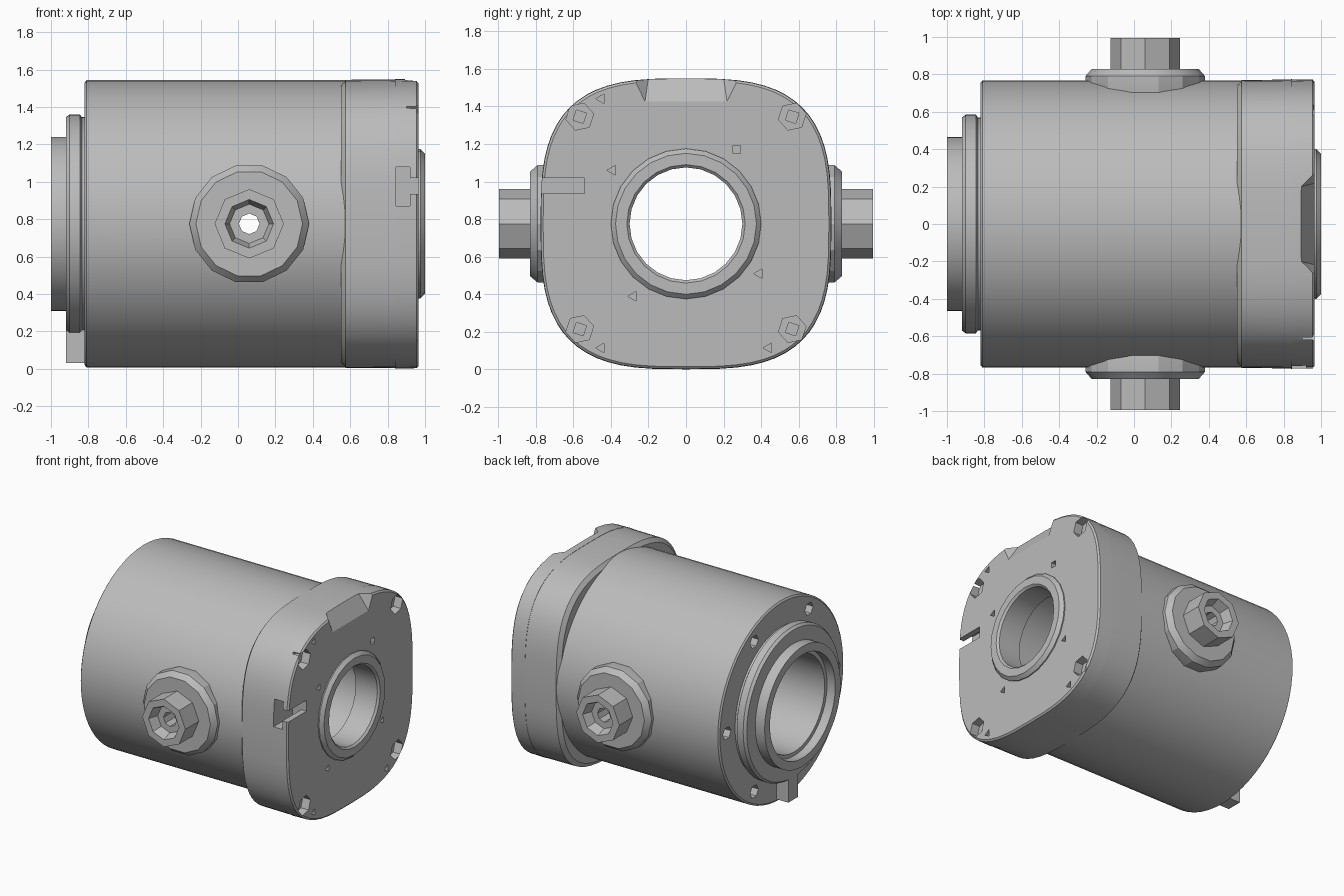
import bpy, bmesh
from math import cos, sin, tau, radians
from mathutils import Matrix, Vector

CZ = 0.775  # height of the main axis
if "Cube" in bpy.data.objects:
    bpy.data.objects.remove(bpy.data.objects["Cube"])

steel = bpy.data.materials.new("grey_steel")
steel.use_nodes = True
COLOR = (0.5, 0.5, 0.5, 1)
steel.diffuse_color = COLOR
steel.node_tree.nodes["Principled BSDF"].inputs["Base Color"].default_value = COLOR


def finish(name, bm):
    bmesh.ops.recalc_face_normals(bm, faces=bm.faces)
    mesh = bpy.data.meshes.new(name)
    bm.to_mesh(mesh)
    bm.free()
    mesh.materials.append(steel)
    ob = bpy.data.objects.new(name, mesh)
    bpy.context.collection.objects.link(ob)
    return ob


def loft(name, rings, hollow=False):
    """Join rings of points; close the profile on itself or cap both ends."""
    bm = bmesh.new()
    rows = [[bm.verts.new(p) for p in ring] for ring in rings]
    n = len(rows[0])
    pairs = list(zip(rows, rows[1:]))
    if hollow:
        pairs.append((rows[-1], rows[0]))
    else:
        bm.faces.new(rows[0])
        bm.faces.new(rows[-1])
    for a, b in pairs:
        for i in range(n):
            j = (i + 1) % n
            bm.faces.new((a[i], a[j], b[j], b[i]))
    return finish(name, bm)


def circle(x, r, n, y=0, z=CZ, turn=0.0):
    return [(x, y + r * cos(tau * (i + turn) / n), z + r * sin(tau * (i + turn) / n))
            for i in range(n)]


def lathe(name, profile, n, hollow=True):
    return loft(name, [circle(x, r, n) for x, r in profile], hollow)


def rod(x0, x1, r, n, y=0, z=CZ, turn=0.0):
    return loft("cutter", [circle(x, r, n, y, z, turn) for x in (x0, x1)])


def box(name, lo, hi):
    bm = bmesh.new()
    bmesh.ops.create_cube(bm, size=1)
    lo, hi = Vector(lo), Vector(hi)
    for v in bm.verts:
        v.co = [(a + b) / 2 + c * (b - a) for a, b, c in zip(lo, hi, v.co)]
    return finish(name, bm)


def squircle(x, s, n=64):
    def power(c):
        return (1 if c > 0 else -1) * abs(c) ** (2 / 3.1)
    return [(x, s * power(cos(tau * i / n)), CZ + s * power(sin(tau * i / n)))
            for i in range(n)]


def cut(ob, cutters):
    for c in cutters:
        c.hide_render = True
        mod = ob.modifiers.new("cut", "BOOLEAN")
        mod.operation = "DIFFERENCE"
        mod.solver = "EXACT"
        mod.object = c
    dg = bpy.context.evaluated_depsgraph_get()
    mesh = bpy.data.meshes.new_from_object(ob.evaluated_get(dg))
    ob.modifiers.clear()
    ob.data = mesh
    for c in cutters:
        bpy.data.objects.remove(c)


# Hollow round body with the stepped spigot at its -x end
body = lathe("body_cylinder", [
    (-1.0, 0.4), (-1.0, 0.465), (-0.92, 0.465), (-0.92, 0.57), (-0.9, 0.585),
    (-0.845, 0.585), (-0.835, 0.57), (-0.82, 0.57), (-0.82, 0.755), (-0.81, 0.768),
    (0.62, 0.768), (0.62, 0.37), (-0.93, 0.37), (-0.93, 0.4)], 64)
cross_hole = rod(-1.2, 1.2, 0.075, 12, z=0)
cross_hole.data.transform(Matrix.Translation((0.06, 0, CZ)) @ Matrix.Rotation(radians(90), 4, "Z"))
end_holes = [rod(-0.9, -0.7, 0.05, 6, 0.67 * cos(a), CZ + 0.67 * sin(a))
             for a in (tau * i / 6 for i in range(6))]
cut(body, [cross_hole] + end_holes)

# Locating tab under the spigot
box("locating_tab", (-0.92, -0.06, 0.03), (-0.815, 0.06, 0.22))

# Rounded square flange and cover plate
flange = loft("flange", [squircle(x, s) for x, s in ((0.55, 0.74), (0.575, 0.77), (0.84, 0.772))])
cut(flange, [rod(0.4, 1.2, 0.37, 32)])

cover = loft("cover_plate", [squircle(x, s) for x, s in
                             ((0.84, 0.774), (0.955, 0.772), (0.966, 0.76))])
cutters = [rod(0.7, 1.2, 0.37, 32)]
# Bolt sockets in the corners
for y in (-0.565, 0.565):
    for z in (0.215, 1.345):
        cutters += [rod(0.9, 1.1, 0.075, 6, y, z, 0.2), rod(0.86, 1.1, 0.04, 4, y, z, 0.3)]
# Small pin holes
for y, z, n in ((-0.39, 1.06, 3), (0.27, 1.17, 4), (0.39, 0.51, 3), (-0.28, 0.39, 3),
                (-0.45, 1.44, 3), (-0.45, 0.115, 3), (0.44, 0.115, 3)):
    cutters.append(rod(0.92, 1.1, 0.03, n, y, z, 0.5))
# T-shaped side slot
cutters += [box("cutter", (0.845, -0.9, 0.87), (0.92, -0.54, 1.08)),
            box("cutter", (0.9, -0.9, 0.935), (1.1, -0.54, 1.02))]
# Sloping relief at the top edge
cutters.append(loft("cutter", [
    [(0.89, -0.2, 1.552), (0.89, 0.2, 1.552), (0.975, 0.22, 1.41), (0.975, -0.22, 1.41)],
    [(0.89, -0.22, 1.6), (0.89, 0.22, 1.6), (1.0, 0.34, 1.6), (1.0, -0.34, 1.6)]]))
cut(cover, cutters)

# Raised lip around the bore
lathe("bore_lip", [(0.8, 0.3), (0.8, 0.39), (0.975, 0.4), (1.0, 0.375),
                   (1.0, 0.315), (0.985, 0.3)], 24)

# Side ports, one on each side
for side, label in ((-1, "front"), (1, "back")):
    parts = [
        lathe(label + "_port_flange", [(0.62, 0.06), (0.62, 0.3), (0.72, 0.32), (0.79, 0.32),
                                       (0.83, 0.285), (0.83, 0.06)], 14),
        lathe(label + "_port_nut", [(0.8, 0.055), (0.8, 0.185), (0.995, 0.185), (0.995, 0.13),
                                    (0.92, 0.105), (0.92, 0.055)], 8)]
    for ob in parts:
        ob.data.transform(Matrix.Translation((0.06, 0, CZ)) @
                          Matrix.Rotation(side * radians(90), 4, "Z") @
                          Matrix.Translation((0, 0, -CZ)))

# Smooth the round surfaces while keeping crisp edges
for ob in bpy.context.scene.objects:
    ob.select_set(ob.type == "MESH")
    if ob.type == "MESH":
        bpy.context.view_layer.objects.active = ob
bpy.ops.object.shade_smooth_by_angle(angle=radians(25))
